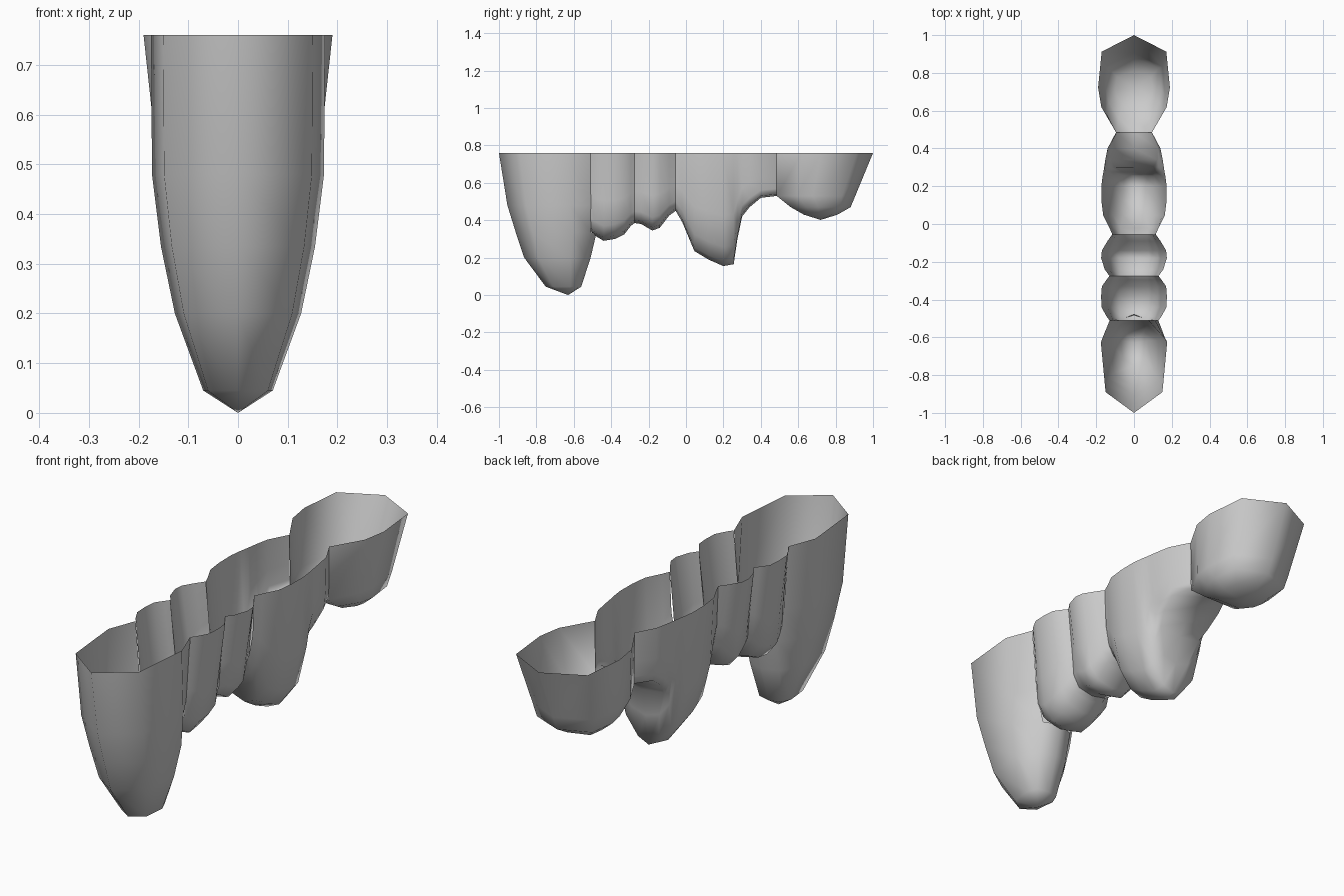
import bpy, bmesh

if "Cube" in bpy.data.objects:
    bpy.data.objects.remove(bpy.data.objects["Cube"])

TOP = 0.76


def finish(bm, name, angle=1.4):
    bmesh.ops.remove_doubles(bm, verts=bm.verts, dist=0.0005)
    bmesh.ops.recalc_face_normals(bm, faces=bm.faces)
    me = bpy.data.meshes.new(name)
    bm.to_mesh(me)
    bm.free()
    ob = bpy.data.objects.new(name, me)
    bpy.context.collection.objects.link(ob)
    bpy.ops.object.select_all(action='DESELECT')
    ob.select_set(True)
    bpy.context.view_layer.objects.active = ob
    bpy.ops.object.shade_smooth_by_angle(angle=angle)
    return ob


def cup(name, outline, rings, tip, open_rows):
    """Stacked rings (z, outer y, inner y, half width, inner corner factor) closing on a tip.
    The inner end stays open on the first rows, where it meets its neighbour."""
    bm = bmesh.new()
    n = len(outline)
    loops = []
    for z, y0, y1, w, inner in rings:
        right = [(w * v * (inner if i == n - 2 else 1), y0 + (y1 - y0) * u, z)
                 for i, (u, v) in enumerate(outline)]
        left = [(-x, y, zz) for x, y, zz in right[-2:0:-1]]
        loops.append([bm.verts.new(p) for p in right + left])
    m = len(loops[0])
    for r in range(len(loops) - 1):
        for i in range(m):
            if r < open_rows and i in (n - 2, n - 1):
                continue
            j = (i + 1) % m
            bm.faces.new((loops[r][i], loops[r][j], loops[r + 1][j], loops[r + 1][i]))
    t = bm.verts.new(tip)
    for i in range(m):
        bm.faces.new((loops[-1][i], loops[-1][(i + 1) % m], t))
    # drop the unused centre points above the open end
    bmesh.ops.delete(bm, geom=[v for v in bm.verts if not v.link_faces], context='VERTS')
    return finish(bm, name)


def trough(name, stations, lean):
    """U-shaped sections (y, half width, bottom z, bottom taper) lofted along the row."""
    bm = bmesh.new()
    rows = []
    for y, w, zb, c in stations:
        d = TOP - zb
        half = [(w, TOP), (w * (1 - (1 - c) * lean), zb + 0.45 * d),
                (w * (1 + c) / 2, zb + 0.17 * d), (w * c, zb + 0.04 * d)]
        pts = half + [(0, zb)] + [(-x, z) for x, z in reversed(half)]
        rows.append([bm.verts.new((x, y, z)) for x, z in pts])
    for a, b in zip(rows, rows[1:]):
        for i in range(len(a) - 1):
            bm.faces.new((a[i], a[i + 1], b[i + 1], b[i]))
    return finish(bm, name)


# long front tooth
cup("front_tooth",
    [(0, 0), (.21, .86), (.70, 1), (.93, .74), (1, 0)],
    [(TOP, -1, -.475, .175, 1), (.48, -.955, -.475, .173, .85),
     (.335, -.91, -.478, .155, .65), (.2, -.865, -.51, .127, .75),
     (.045, -.75, -.56, .07, 1)],
    (0, -.63, 0), 2)

# two small teeth
trough("small_tooth_front",
       [(-.51, .13, .345, .55), (-.49, .145, .32, .5), (-.44, .172, .29, .45),
        (-.38, .174, .30, .45), (-.33, .17, .325, .45), (-.295, .145, .37, .5),
        (-.275, .13, .385, .55)], .35)
trough("small_tooth_back",
       [(-.275, .13, .385, .55), (-.24, .155, .38, .5), (-.18, .174, .345, .45),
        (-.14, .17, .36, .45), (-.09, .14, .425, .5), (-.055, .115, .45, .6)], .35)

# large pointed tooth with a raised rear ledge
trough("large_tooth",
       [(-.055, .115, .45, .6), (-.02, .13, .39, .55), (.045, .163, .235, .35),
        (.12, .172, .19, .35), (.2, .173, .155, .32), (.255, .166, .165, .3),
        (.275, .162, .30, .4), (.30, .158, .42, .65), (.34, .152, .47, .8),
        (.40, .14, .52, .9), (.485, .095, .53, .95)], .15)

# cup-shaped rear tooth
cup("rear_tooth",
    [(0, 0), (.17, .90), (.54, 1), (.74, .91), (1, .5), (1, 0)],
    [(TOP, 1, .485, .19, 1), (.53, .905, .485, .165, 1.1), (.47, .88, .56, .147, 1.1),
     (.43, .81, .63, .10, 1.1)],
    (0, .72, .402), 1)
